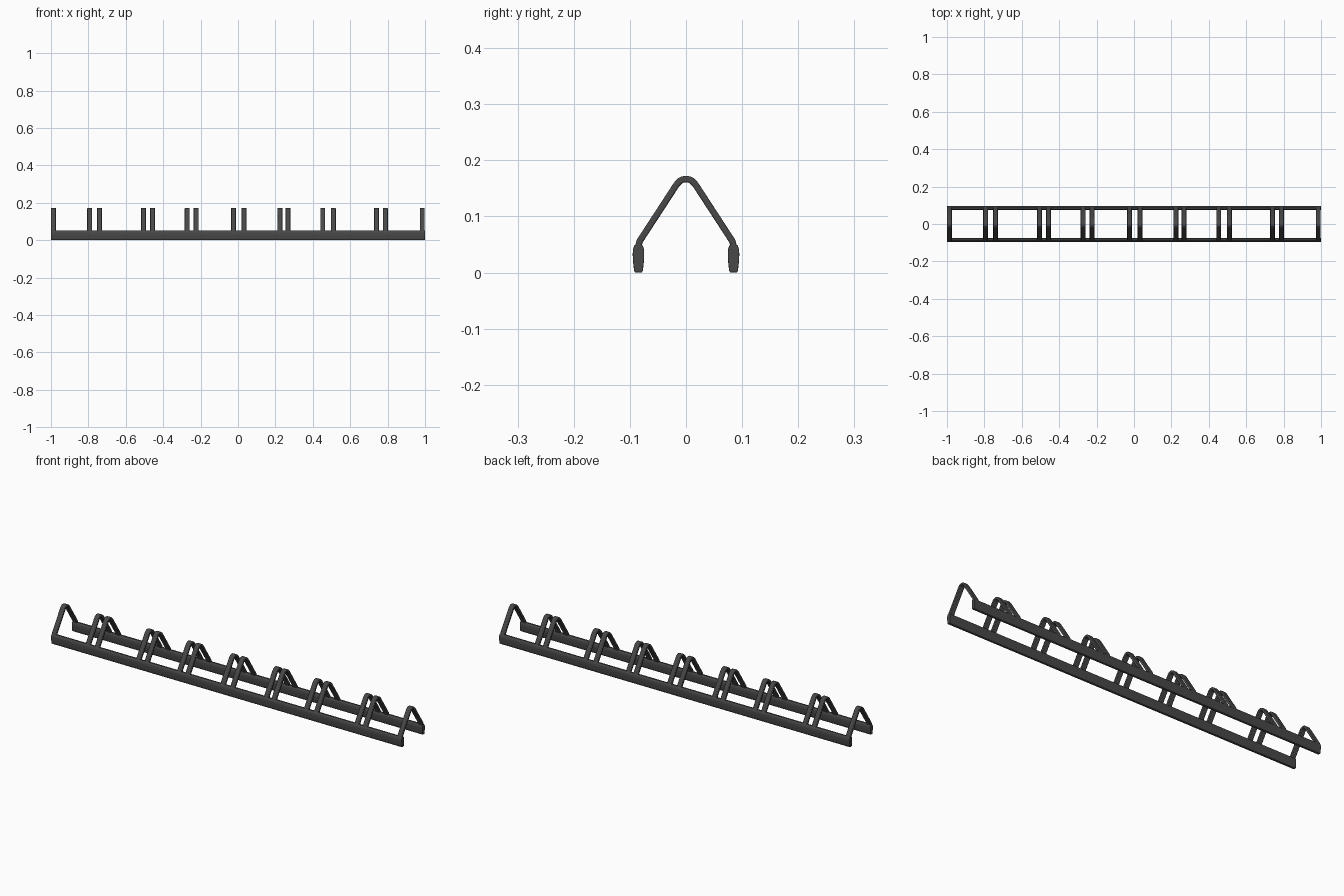
import bpy, bmesh, math
from mathutils import Vector

if "Cube" in bpy.data.objects:
    bpy.data.objects.remove(bpy.data.objects["Cube"])

mat = bpy.data.materials.new("dark grey metal")
mat.diffuse_color = (0.065, 0.065, 0.065, 1)
mat.use_nodes = True
mat.node_tree.nodes["Principled BSDF"].inputs["Base Color"].default_value = mat.diffuse_color


def extrude_profile(name, pts, x0, x1, bevel):
    """Closed (y, z) profile extruded along x, with softened edges."""
    bm = bmesh.new()
    a = [bm.verts.new((x0, y, z)) for y, z in pts]
    b = [bm.verts.new((x1, y, z)) for y, z in pts]
    n = len(pts)
    for i in range(n):
        j = (i + 1) % n
        bm.faces.new((a[i], a[j], b[j], b[i]))
    bm.faces.new(a[::-1])
    bm.faces.new(b)
    bmesh.ops.recalc_face_normals(bm, faces=bm.faces)
    me = bpy.data.meshes.new(name)
    bm.to_mesh(me)
    bm.free()
    me.materials.append(mat)
    ob = bpy.data.objects.new(name, me)
    bpy.context.collection.objects.link(ob)
    mod = ob.modifiers.new("soft edges", 'BEVEL')
    mod.width = bevel
    mod.segments = 2
    mod.limit_method = 'ANGLE'
    mod.angle_limit = math.radians(50)
    bpy.context.view_layer.objects.active = ob
    ob.select_set(True)
    bpy.ops.object.shade_smooth_by_angle(angle=math.radians(40))
    ob.select_set(False)
    return ob


# Two long side rails with a slightly swollen section
half = [(0.0055, 0.0), (0.008, 0.003), (0.0088, 0.012), (0.0100, 0.022),
        (0.0103, 0.033), (0.0098, 0.042), (0.0075, 0.048), (0.004, 0.051)]
section = half + [(-y, z) for y, z in reversed(half)]
for side, label in ((-1, "front"), (1, "back")):
    extrude_profile(label + "_rail", [(side * 0.0847 + y, z) for y, z in section],
                    -1.0, 1.0, 0.0008)

# Arch centre line: foot in the rail, bend, straight leg, rounded crown
left = [(-0.0850, 0.038), (-0.0848, 0.047), (-0.0825, 0.056), (-0.0190, 0.1535),
        (-0.0150, 0.1590), (-0.0105, 0.1633), (-0.0055, 0.1658)]
path = [Vector(p) for p in left + [(0, 0.1665)] + [(-y, z) for y, z in reversed(left)]]
T = 0.0058  # half thickness of the bar
outer, inner = [], []
for i, p in enumerate(path):
    d0 = (p - path[max(i - 1, 0)]).normalized() if i else None
    d1 = (path[i + 1] - p).normalized() if i < len(path) - 1 else d0
    t = ((d0 or d1) + d1).normalized()
    nrm = Vector((-t.y, t.x))
    outer.append(tuple(p + nrm * T))
    inner.append(tuple(p - nrm * T))
arch = outer + inner[::-1]

# End arches and seven pairs between them
centres = [-0.987, -0.793, -0.741, -0.505, -0.457, -0.272, -0.224, -0.024,
           0.032, 0.224, 0.267, 0.453, 0.510, 0.741, 0.788, 0.985]
for k, x in enumerate(centres):
    extrude_profile("arch_%02d" % (k + 1), arch, x - 0.013, x + 0.013, 0.0025)
